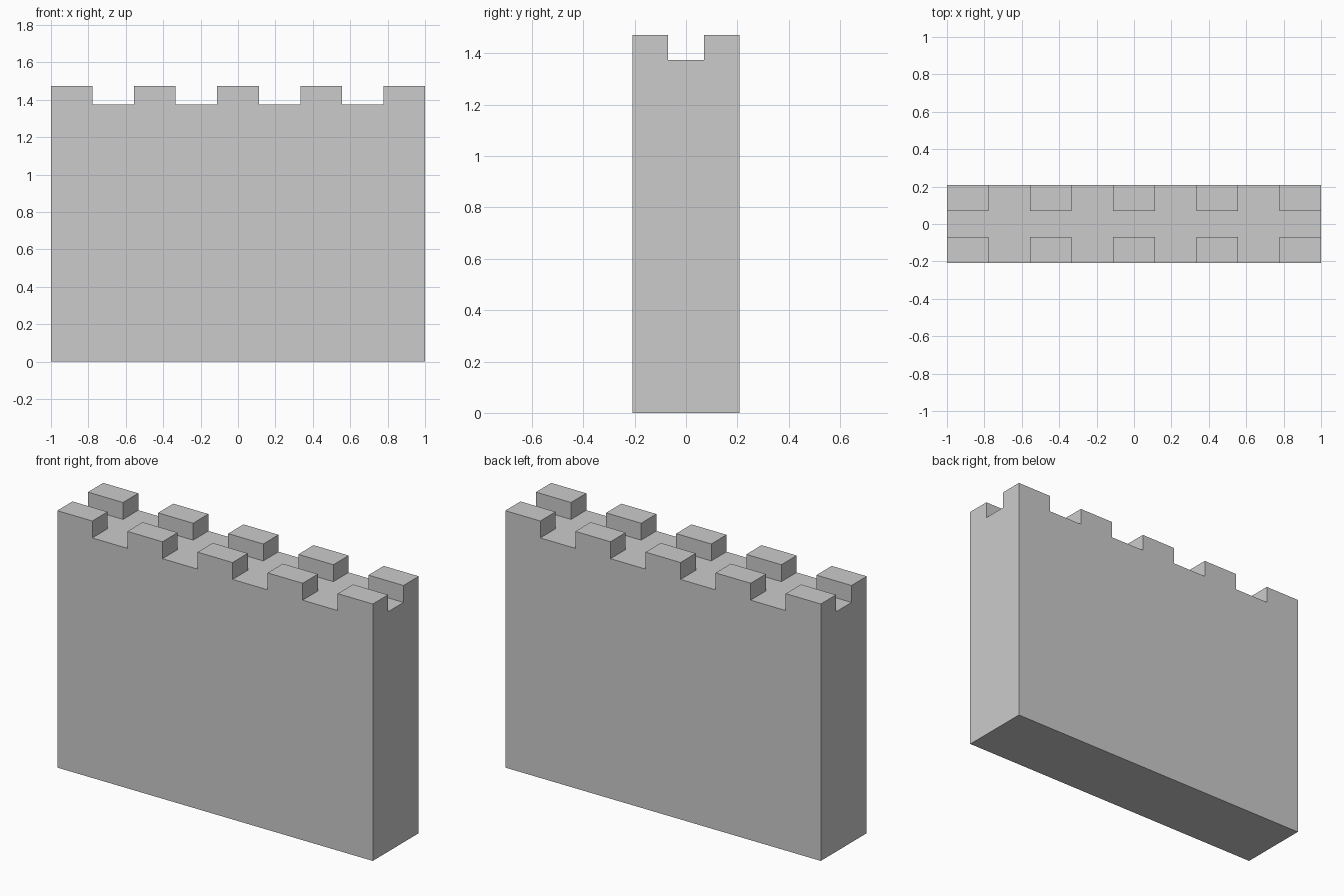
import bpy
import bmesh

if "Cube" in bpy.data.objects:
    bpy.data.objects.remove(bpy.data.objects["Cube"])

HALF_LENGTH = 1.0
HALF_DEPTH = 0.208
WALK_HALF = 0.07      # half width of the walkway between the merlons
WALL_TOP = 1.375
MERLON_TOP = 1.472
BAYS = 9              # alternating merlons and gaps, merlons at both ends

bm = bmesh.new()

# Walkway surface: a grid of bays by parapet / walk / parapet
xs = [-HALF_LENGTH + 2 * HALF_LENGTH * i / BAYS for i in range(BAYS + 1)]
ys = [-HALF_DEPTH, -WALK_HALF, WALK_HALF, HALF_DEPTH]
grid = [[bm.verts.new((x, y, WALL_TOP)) for y in ys] for x in xs]
merlon_bases = []
for i in range(BAYS):
    for j in range(3):
        face = bm.faces.new((grid[i][j], grid[i + 1][j],
                             grid[i + 1][j + 1], grid[i][j + 1]))
        if i % 2 == 0 and j != 1:
            merlon_bases.append(face)

# Wall body: drop the outline to the ground and close the underside
outline = [e for e in bm.edges if e.is_boundary]
new = bmesh.ops.extrude_edge_only(bm, edges=outline)["geom"]
for v in new:
    if isinstance(v, bmesh.types.BMVert):
        v.co.z = 0
bottom = [e for e in bm.edges if all(v.co.z == 0 for v in e.verts)]
bmesh.ops.edgeloop_fill(bm, edges=bottom)
bmesh.ops.recalc_face_normals(bm, faces=bm.faces[:])

# Merlons: raise alternate parapet bays on both sides
raised = bmesh.ops.extrude_discrete_faces(bm, faces=merlon_bases)["faces"]
for face in raised:
    for v in face.verts:
        v.co.z = MERLON_TOP

# Merge coplanar pieces into clean flat walls
bmesh.ops.dissolve_limit(bm, angle_limit=0.01, verts=bm.verts[:], edges=bm.edges[:])
bmesh.ops.recalc_face_normals(bm, faces=bm.faces[:])

mesh = bpy.data.meshes.new("battlement_wall")
bm.to_mesh(mesh)
bm.free()
wall = bpy.data.objects.new("battlement_wall", mesh)
bpy.context.collection.objects.link(wall)
